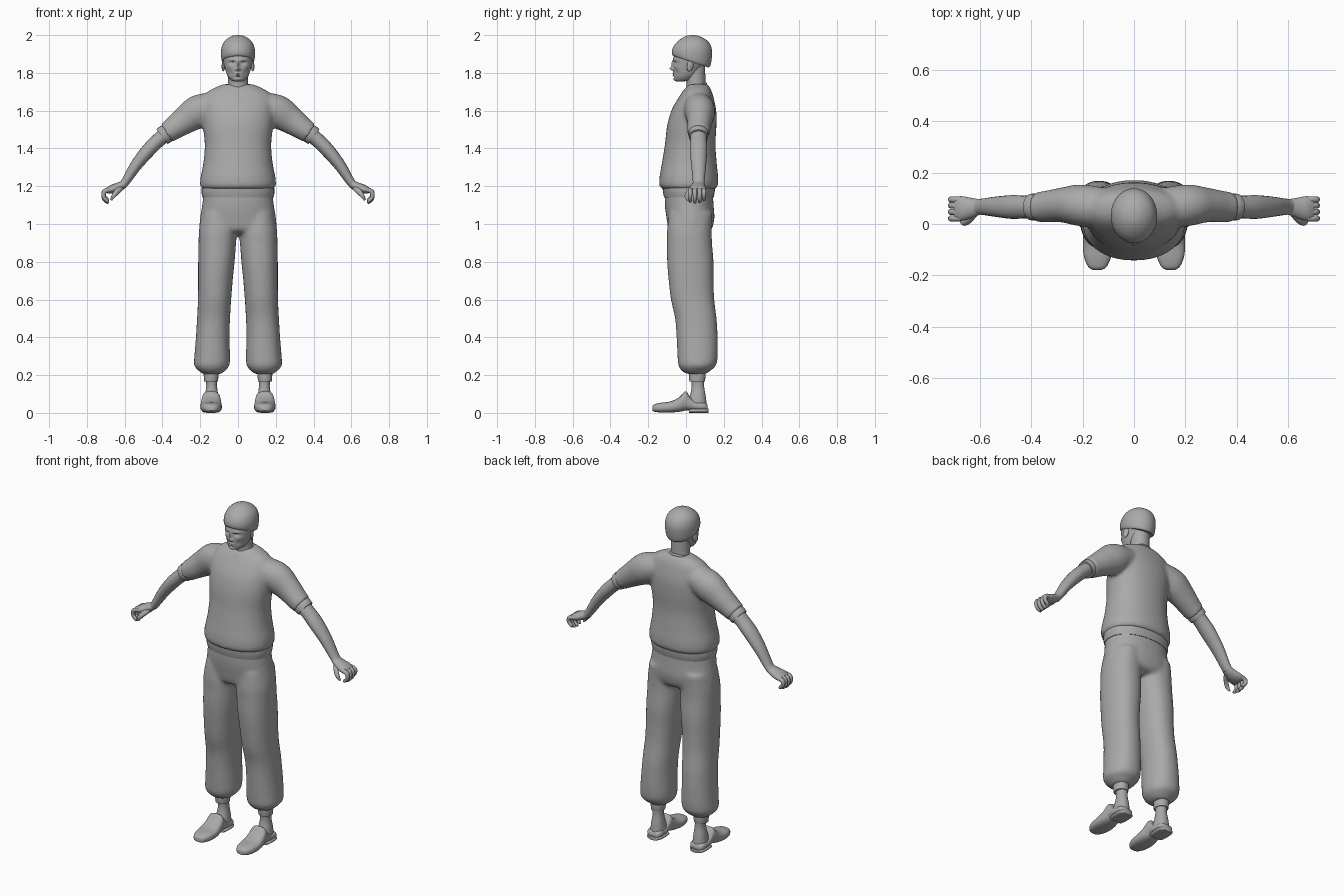
import bpy, bmesh, math
from mathutils import Vector

grey = bpy.data.materials.new("plain_grey")
grey.diffuse_color = (0.4, 0.4, 0.4, 1)


def smooth_keys(keys, n):
    """Catmull-Rom interpolation of equal-length tuples."""
    out = []
    for i in range(len(keys) - 1):
        a, b = keys[max(i - 1, 0)], keys[i]
        c, d = keys[i + 1], keys[min(i + 2, len(keys) - 1)]
        for k in range(n):
            t = k / n
            out.append([0.5 * (2 * q + (r - p) * t + (2 * p - 5 * q + 4 * r - s) * t * t
                        + (3 * q - p - 3 * r + s) * t ** 3) for p, q, r, s in zip(a, b, c, d)])
    return out + [list(keys[-1])]


def unit_ring(seg, power):
    pts = []
    for i in range(seg):
        a = 2 * math.pi * i / seg
        c, s = math.cos(a), math.sin(a)
        pts.append((math.copysign(abs(c) ** (2 / power), c), math.copysign(abs(s) ** (2 / power), s)))
    return pts


def stack(keys, seg=32, n=4, power=2.2):
    """Horizontal rings from (z, x0, x1, y0, y1, tilt)."""
    return [[Vector(((x0 + x1) / 2 + u * (x1 - x0) / 2, (y0 + y1) / 2 + v * (y1 - y0) / 2, z - tilt * v))
             for u, v in unit_ring(seg, power)]
            for z, x0, x1, y0, y1, tilt in smooth_keys([(*k, 0)[:6] for k in keys], n)]


def tube(keys, seg=20, n=4):
    """Rings across a path from (x, y, z, thickness radius, y radius)."""
    ks = smooth_keys(keys, n)
    pts = [Vector(k[:3]) for k in ks]
    rings = []
    for i, k in enumerate(ks):
        t = pts[min(i + 1, len(pts) - 1)] - pts[max(i - 1, 0)]
        side = Vector((-t.z, 0, t.x)).normalized()
        rings.append([pts[i] + side * (u * k[3]) + Vector((0, v * k[4], 0)) for u, v in unit_ring(seg, 2)])
    return rings


def lengthwise(keys, xc, seg=28, n=4):
    """Upright rings along y from (y, half width, z0, z1)."""
    return [[Vector((xc + u * w, y, (z0 + z1) / 2 + v * (z1 - z0) / 2)) for u, v in unit_ring(seg, 2.7)]
            for y, w, z0, z1 in smooth_keys(keys, n)]


def part(name, single=(), paired=(), voxel=0, shape=None, angle=50):
    """Skin ring lists; paired ones are built on both sides."""
    bm = bmesh.new()
    for rings, s in [(r, 1) for r in single] + [(r, s) for r in paired for s in (1, -1)]:
        vs = [[bm.verts.new((p.x * s, p.y, p.z)) for p in ring] for ring in rings]
        m = len(vs[0])
        for a, b in zip(vs, vs[1:]):
            for i in range(m):
                bm.faces.new((a[i], a[(i + 1) % m], b[(i + 1) % m], b[i]))
        bm.faces.new(vs[0][::-1])
        bm.faces.new(vs[-1])
    if shape:
        for v in bm.verts:
            shape(v.co)
    bmesh.ops.recalc_face_normals(bm, faces=bm.faces)
    me = bpy.data.meshes.new(name)
    bm.to_mesh(me)
    bm.free()
    ob = bpy.data.objects.new(name, me)
    bpy.context.collection.objects.link(ob)
    finish(ob, angle)
    if voxel:
        mod = ob.modifiers.new("blend", 'REMESH')
        mod.mode, mod.voxel_size, mod.use_smooth_shade = 'VOXEL', voxel, True
        sm = ob.modifiers.new("soften", 'SMOOTH')
        sm.factor, sm.iterations = 0.5, 8
    return ob


def finish(ob, angle=50):
    ob.data.materials.append(grey)
    bpy.ops.object.select_all(action='DESELECT')
    ob.select_set(True)
    bpy.context.view_layer.objects.active = ob
    bpy.ops.object.shade_smooth_by_angle(angle=math.radians(angle))


# Shirt: torso blended with short sleeves
torso = stack([(1.185, -.185, .185, -.12, .15), (1.20, -.2, .2, -.14, .168), (1.25, -.198, .198, -.14, .17),
               (1.32, -.184, .184, -.128, .163), (1.42, -.176, .176, -.112, .156), (1.52, -.186, .186, -.1, .161),
               (1.60, -.19, .19, -.078, .16), (1.66, -.185, .185, -.045, .148), (1.705, -.155, .155, -.015, .135),
               (1.74, -.08, .08, .015, .115)], 40)
sleeve = tube([(.08, .06, 1.64, .06, .075), (.20, .072, 1.60, .088, .082), (.28, .074, 1.55, .075, .068),
               (.34, .068, 1.507, .062, .062), (.38, .066, 1.48, .056, .058)], 28)
part("shirt", [torso], [sleeve], voxel=.01)
part("shirt_hem", [stack([(1.14, -.188, .188, -.116, .146), (1.17, -.193, .193, -.122, .152),
                          (1.21, -.19, .19, -.125, .155)], 40)])
part("sleeve_cuffs", paired=[tube([(.36, .066, 1.493, .046, .05), (.385, .066, 1.475, .051, .053),
                                   (.402, .066, 1.462, .048, .051)])])

# Neckline trim
bpy.ops.mesh.primitive_torus_add(major_segments=40, minor_segments=8, major_radius=.062, minor_radius=.007,
                                 location=(0, .047, 1.722), rotation=(math.radians(20), 0, 0))
collar = bpy.context.object
collar.name = "collar"
finish(collar)

# Trousers: hips blended with two loose legs
hips = stack([(1.165, -.182, .182, -.112, .142), (1.10, -.19, .19, -.112, .146), (1.03, -.201, .201, -.103, .15),
              (.97, -.204, .204, -.09, .135), (.95, -.18, .18, -.06, .10)], 40)
leg = stack([(1.06, .02, .19, -.09, .14), (.97, .006, .206, -.1, .137), (.90, .010, .209, -.1, .138),
             (.80, .018, .211, -.1, .146), (.70, .028, .211, -.092, .146), (.60, .036, .212, -.08, .15),
             (.50, .042, .217, -.058, .162), (.40, .045, .223, -.05, .168), (.30, .042, .231, -.045, .168),
             (.25, .046, .232, -.04, .158), (.22, .07, .205, -.02, .125), (.205, .095, .185, .01, .105)], 32)
part("trousers", [hips], [leg], voxel=.01)
part("trouser_cuffs", paired=[stack([(.22, .104, .182, .015, .103), (.19, .104, .181, .015, .103),
                                     (.166, .106, .179, .018, .1)], 24)])

# Ankles and slip-on shoes
part("ankles", paired=[stack([(.19, .110, .172, .025, .096), (.14, .111, .168, .03, .096),
                              (.09, .104, .176, .02, .104), (.045, .098, .182, .0, .11)], 24)])
part("shoes", paired=[lengthwise([(-.178, .018, .012, .036), (-.166, .036, .006, .046), (-.13, .052, .002, .054),
                                  (-.08, .057, .002, .061), (-.035, .054, .006, .084), (-.003, .049, .012, .115),
                                  (.02, .047, .014, .088), (.05, .047, .014, .06), (.095, .045, .012, .056),
                                  (.115, .03, .012, .042)], .142)])
part("shoe_heels", paired=[lengthwise([(.015, .042, 0, .02), (.05, .048, 0, .024), (.1, .045, 0, .024),
                                       (.12, .028, 0, .022)], .142)])

# Bare forearms and hands
part("forearms", paired=[tube([(.37, .066, 1.485, .042, .045), (.42, .066, 1.445, .038, .044),
                               (.475, .066, 1.39, .037, .046), (.54, .067, 1.31, .031, .039),
                               (.595, .067, 1.225, .023, .031), (.62, .066, 1.2, .022, .032)])])
palm = tube([(.60, .066, 1.213, .021, .03), (.635, .062, 1.195, .024, .04), (.67, .06, 1.183, .023, .048),
             (.695, .06, 1.175, .015, .045)])
fingers = [tube([(.675, y, 1.182, .012, .012), (.707, y, 1.172, .0125, .0125), (.71, y, 1.142 + dz, .011, .011),
                 (.692, y, 1.122 + dz, .009, .009), (.684, y, 1.119 + dz, .004, .004)], 10)
           for y, dz in ((.022, 0), (.047, -.006), (.072, -.003), (.095, .007))]
thumb = tube([(.615, .045, 1.195, .015, .016), (.64, .016, 1.172, .015, .014), (.66, .004, 1.147, .011, .011),
              (.672, .008, 1.126, .005, .006)], 12)
part("hands", paired=[palm, thumb] + fingers)

# Neck
part("neck", [stack([(1.68, -.062, .062, .0, .11), (1.74, -.054, .054, .003, .103),
                     (1.79, -.053, .053, -.005, .102), (1.86, -.055, .055, -.01, .1)], power=2)])

# Face bumps: (x, z, width, height, forward amount), mirrored in x
BUMPS = [(0, 1.822, .009, .009, .018), (.010, 1.817, .006, .005, .007), (0, 1.846, .007, .018, .012),
         (.03, 1.868, .018, .006, .006), (.029, 1.853, .012, .007, -.011), (.029, 1.851, .008, .004, .005),
         (.044, 1.832, .014, .011, .004), (.04, 1.80, .012, .014, -.005), (0, 1.797, .017, .004, .006),
         (0, 1.786, .015, .004, .006), (0, 1.778, .016, .004, -.003), (0, 1.766, .014, .007, .005)]


def sculpt(co):
    if co.y > .015:
        return
    for x, z, w, h, amount in BUMPS:
        co.y -= amount * math.exp(-((abs(co.x) - x) / w) ** 2 - ((co.z - z) / h) ** 2)


part("head", [stack([(1.755, -.022, .022, -.05, -.01), (1.762, -.038, .038, -.06, .03),
                     (1.785, -.056, .056, -.065, .06), (1.82, -.068, .068, -.067, .085),
                     (1.85, -.076, .076, -.066, .105), (1.88, -.08, .08, -.066, .12),
                     (1.93, -.078, .078, -.055, .115)], 96, 9, 2.1)], shape=sculpt)

# Ears
for side, s in (("left", 1), ("right", -1)):
    bpy.ops.mesh.primitive_uv_sphere_add(segments=16, ring_count=10, radius=1, location=(s * .077, .022, 1.838),
                                         rotation=(math.radians(-12), 0, s * math.radians(20)))
    ear = bpy.context.object
    ear.name = side + "_ear"
    ear.scale = (.008, .018, .031)
    finish(ear)

# Close-fitting cap of hair, lower at the back
part("hair_cap", [stack([(1.858, -.08, .08, -.062, .12, .03), (1.866, -.086, .086, -.071, .129, .027),
                         (1.89, -.09, .09, -.075, .136, .018), (1.925, -.089, .089, -.07, .138, .006),
                         (1.958, -.078, .078, -.053, .124), (1.982, -.056, .056, -.025, .097),
                         (1.996, -.03, .03, .004, .067), (2.0, -.008, .008, .026, .045)], 48, 4, 2)])
